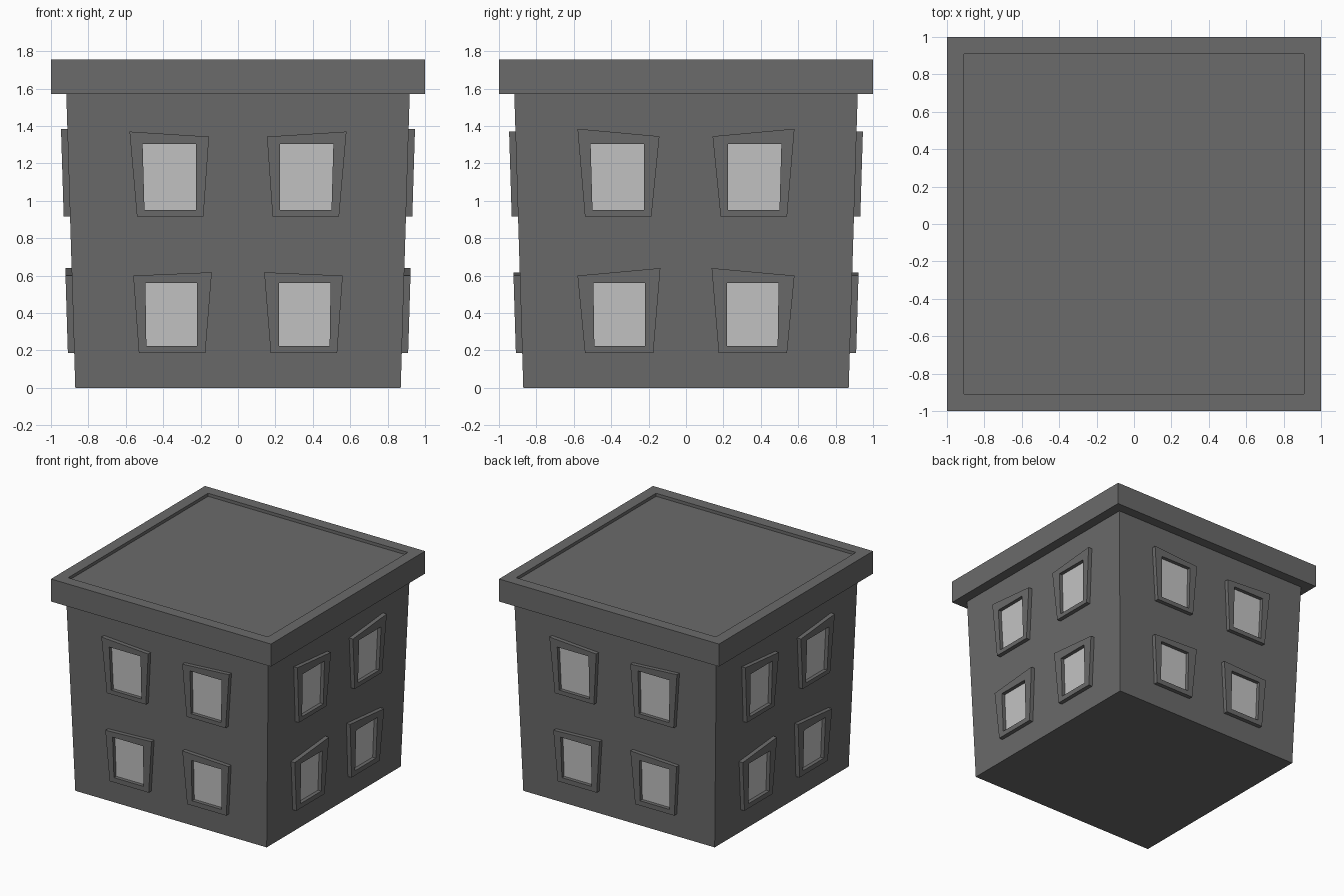
import bpy, bmesh, math
from mathutils import Matrix

if "Cube" in bpy.data.objects:
    bpy.data.objects.remove(bpy.data.objects["Cube"])

def material(name, v):
    m = bpy.data.materials.new(name)
    m.diffuse_color = (v, v, v, 1)
    m.use_nodes = True
    m.node_tree.nodes["Principled BSDF"].inputs["Base Color"].default_value = m.diffuse_color
    return m

wall_mat = material("dark grey wall", 0.145)
glass_mat = material("light grey glass", 0.55)

BASE, EAVE, WALL_TOP, TOP = 0.87, 0.918, 1.57, 1.755

def half(z):
    """Half width of the flared wall at height z."""
    return BASE + (EAVE - BASE) * z / WALL_TOP

def finish(name, bm, mat):
    bmesh.ops.recalc_face_normals(bm, faces=bm.faces)
    me = bpy.data.meshes.new(name)
    bm.to_mesh(me)
    bm.free()
    me.materials.append(mat)
    ob = bpy.data.objects.new(name, me)
    bpy.context.collection.objects.link(ob)
    return ob

def box(bm, h0, z0, h1, z1):
    bmesh.ops.create_cube(bm, size=2)
    for v in bm.verts:
        h, z = (h0, z0) if v.co.z < 0 else (h1, z1)
        v.co = (v.co.x * h, v.co.y * h, z)

# flared walls
bm = bmesh.new()
box(bm, BASE, 0, EAVE, WALL_TOP)
walls = finish("walls", bm, wall_mat)

# roof slab with a shallow sunken top
bm = bmesh.new()
box(bm, 1, WALL_TOP, 1, TOP)
bm.normal_update()
top = max(bm.faces, key=lambda f: f.calc_center_median().z)
bmesh.ops.inset_region(bm, faces=[top], thickness=0.13)
ext = bmesh.ops.extrude_face_region(bm, geom=[top])
bmesh.ops.translate(bm, vec=(0, 0, -0.025),
                    verts=[g for g in ext["geom"] if isinstance(g, bmesh.types.BMVert)])
bmesh.ops.delete(bm, geom=[top], context='FACES')
finish("roof_slab", bm, wall_mat)

# crooked window outlines (outer, opening) for the left half of a side: (u, z)
UP_OPEN = [(-0.50, 0.95), (-0.225, 0.95), (-0.225, 1.305), (-0.51, 1.305)]
LOW_OPEN = [(-0.49, 0.225), (-0.22, 0.225), (-0.22, 0.56), (-0.495, 0.56)]
FRONT = [
    ([(-0.54, 0.915), (-0.185, 0.915), (-0.155, 1.343), (-0.58, 1.37)], UP_OPEN),
    ([(-0.53, 0.185), (-0.175, 0.185), (-0.14, 0.618), (-0.56, 0.60)], LOW_OPEN)]
SIDE = [
    ([(-0.54, 0.915), (-0.185, 0.915), (-0.142, 1.345), (-0.58, 1.385)], UP_OPEN),
    ([(-0.54, 0.185), (-0.175, 0.185), (-0.137, 0.64), (-0.58, 0.60)], LOW_OPEN)]

def ring(bm, pts, flip, off, rot):
    """Place a window outline at a distance off from the wall."""
    return [bm.verts.new(rot @ Matrix.Translation((flip * u, -half(z) - off, z)).translation)
            for u, z in pts]

for k, side in enumerate(("front", "right", "back", "left")):
    rot = Matrix.Rotation(k * math.pi / 2, 3, 'Z')
    frames, glass = bmesh.new(), bmesh.new()
    for flip in (1, -1):
        for outer, opening in (SIDE if k % 2 else FRONT):
            # frame: closed loop of four rings
            loops = [ring(frames, p, flip, o, rot) for p, o in
                     ((outer, -0.005), (outer, 0.034), (opening, 0.034), (opening, -0.005))]
            for i in range(4):
                a, b = loops[i], loops[(i + 1) % 4]
                for j in range(4):
                    n = (j + 1) % 4
                    frames.faces.new((a[j], a[n], b[n], b[j]))
            # pane: thin plate on the wall
            lo = ring(glass, opening, flip, -0.002, rot)
            hi = ring(glass, opening, flip, 0.004, rot)
            glass.faces.new(hi)
            glass.faces.new(lo[::-1])
            for j in range(4):
                n = (j + 1) % 4
                glass.faces.new((lo[j], lo[n], hi[n], hi[j]))
    finish(side + "_window_frames", frames, wall_mat)
    finish(side + "_window_panes", glass, glass_mat)
